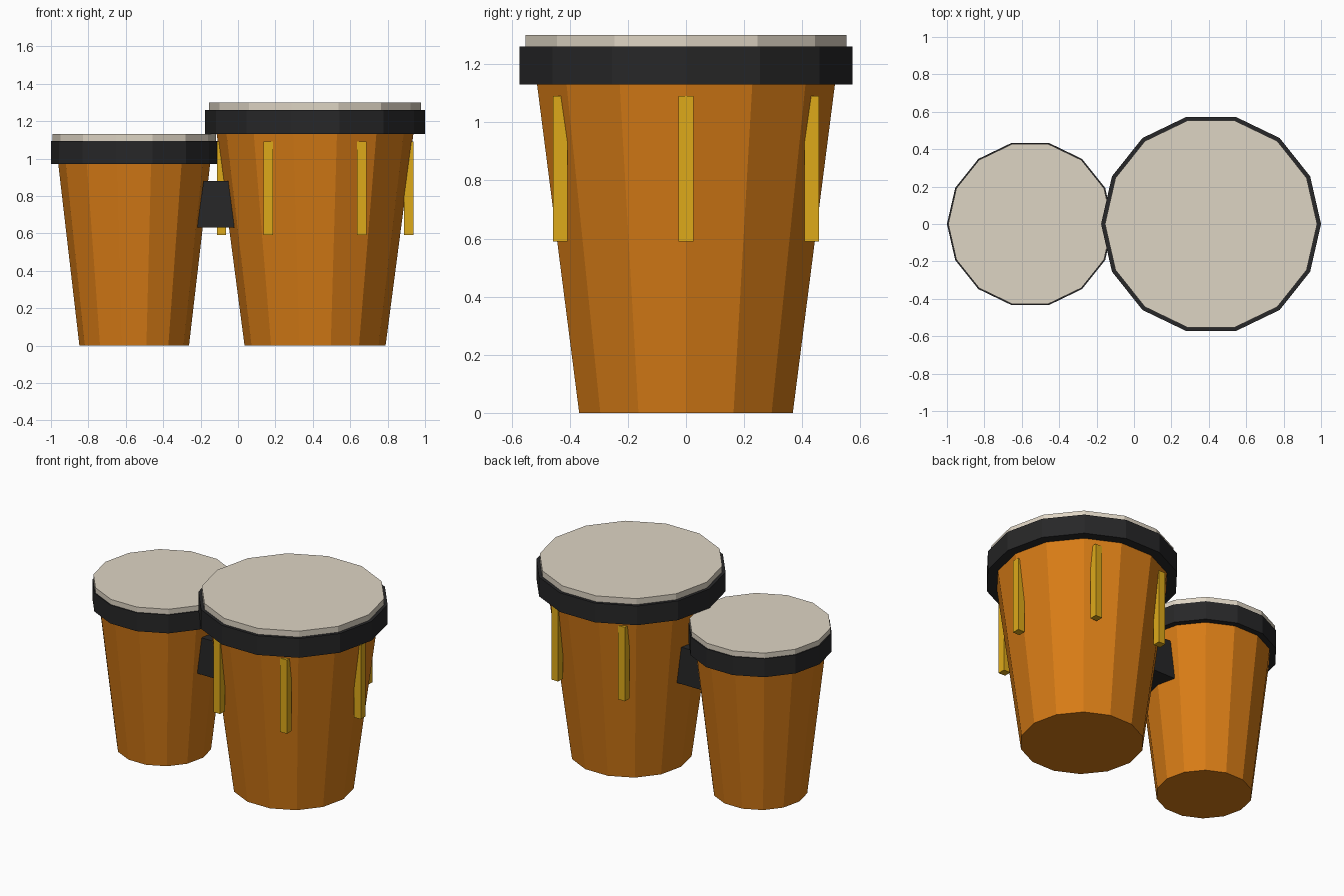
import bpy
from math import cos, sin, pi

if "Cube" in bpy.data.objects:
    bpy.data.objects.remove(bpy.data.objects["Cube"])

SIDES = 14


def material(name, color):
    m = bpy.data.materials.new(name)
    m.diffuse_color = (*color, 1)
    m.use_nodes = True
    m.node_tree.nodes["Principled BSDF"].inputs["Base Color"].default_value = m.diffuse_color
    return m


WOOD = material("wood", (0.68, 0.2, 0.008))
RIM = material("dark_rim", (0.02, 0.02, 0.021))
SKIN = material("skin", (0.73, 0.66, 0.55))
BRASS = material("brass", (0.73, 0.4, 0.01))


def frustum(name, x, r_low, r_high, z_low, z_high, mat):
    bpy.ops.mesh.primitive_cone_add(
        vertices=SIDES, radius1=r_low, radius2=r_high, depth=z_high - z_low,
        location=(x, 0, (z_low + z_high) / 2), rotation=(0, 0, pi / 2))
    ob = bpy.context.object
    ob.name = name
    ob.data.materials.append(mat)
    return ob


def box(name, center, size, mat):
    bpy.ops.mesh.primitive_cube_add(size=1, location=center)
    ob = bpy.context.object
    ob.name = name
    for v in ob.data.vertices:
        v.co = [c * s for c, s in zip(v.co, size)]
    ob.data.materials.append(mat)
    return ob


def drum(prefix, x, r_base, r_top, r_rim, r_skin, z_rim, z_skin, z_top):
    frustum(prefix + "_shell", x, r_base, r_top, 0, z_rim + 0.01, WOOD)
    frustum(prefix + "_rim", x, r_rim, r_rim, z_rim, z_skin, RIM)
    frustum(prefix + "_skin", x, r_skin, r_skin, z_skin, z_top, SKIN)


# Two drums
BIG_X = 0.412
drum("large_drum", BIG_X, 0.377, 0.527, 0.588, 0.567, 1.13, 1.26, 1.30)
drum("small_drum", -0.555, 0.293, 0.407, 0.445, 0.438, 0.97, 1.095, 1.13)

# Six tuning lugs around the large drum
for i in range(6):
    a = i * pi / 3
    box(f"tuning_lug_{i + 1}", (BIG_X + 0.5 * cos(a), 0.5 * sin(a), 0.84),
        (0.05, 0.05, 0.5), BRASS)

# Tapered block joining the drums
block = box("center_block", (-0.118, 0, 0.755), (0.2, 0.25, 0.25), RIM)
for v in block.data.vertices:
    if v.co.z > 0:
        v.co.x *= 0.66
